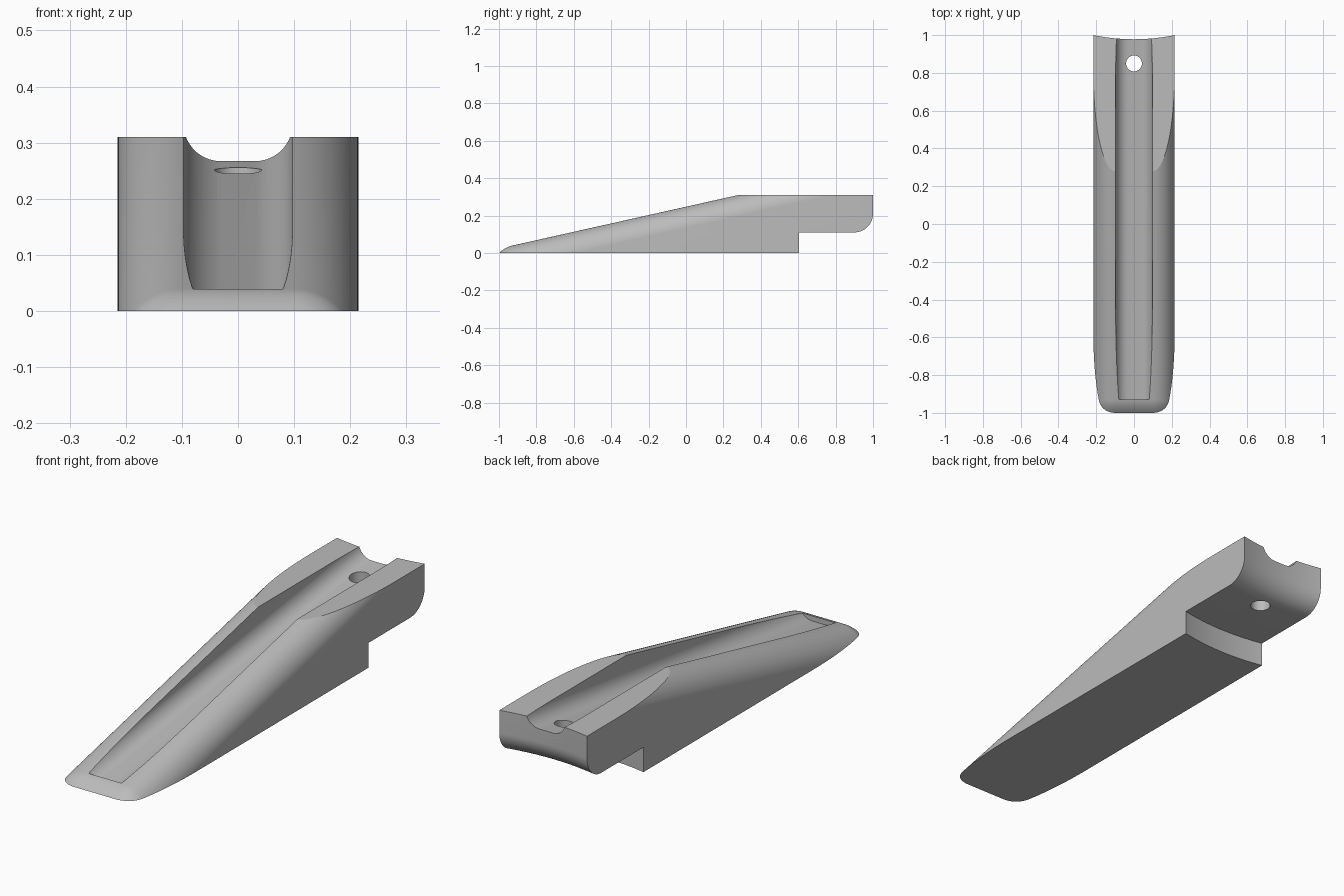
import bpy, bmesh
from math import sin, cos, pi

if "Cube" in bpy.data.objects:
    bpy.data.objects.remove(bpy.data.objects["Cube"])

HALF_W, TOP, SLOPE = 0.215, 0.31, 0.2236
FILLET, DROP = 0.115, 0.116
NOSE_Y = -0.93

grey = bpy.data.materials.new("plain grey")
grey.use_nodes = True
grey.diffuse_color = (0.5, 0.5, 0.5, 1)
grey.node_tree.nodes["Principled BSDF"].inputs["Base Color"].default_value = (0.5, 0.5, 0.5, 1)


def loft(name, rings):
    """Skin closed rings of equal length and cap both ends."""
    bm = bmesh.new()
    loops = [[bm.verts.new(p) for p in ring] for ring in rings]
    n = len(loops[0])
    for a, b in zip(loops, loops[1:]):
        for i in range(n):
            j = (i + 1) % n
            bm.faces.new((a[i], a[j], b[j], b[i]))
    bm.faces.new(loops[0])
    bm.faces.new(loops[-1])
    bmesh.ops.recalc_face_normals(bm, faces=bm.faces)
    mesh = bpy.data.meshes.new(name)
    bm.to_mesh(mesh)
    bm.free()
    mesh.materials.append(grey)
    ob = bpy.data.objects.new(name, mesh)
    bpy.context.collection.objects.link(ob)
    return ob


def boolean(target, tool, operation):
    tool.hide_render = True
    mod = target.modifiers.new(operation, "BOOLEAN")
    mod.object, mod.operation, mod.solver = tool, operation, "EXACT"
    bpy.context.view_layer.objects.active = target
    bpy.ops.object.modifier_apply(modifier=mod.name)
    bpy.data.objects.remove(tool)


def mirrored(half):
    return half + [(-x, z) for x, z in reversed(half)]


# Sloping bar with rounded shoulders, dipping at the nose
def bar_ring(y):
    crest = 0.035 + SLOPE * (y + 0.95)
    if y < NOSE_Y:
        crest -= 0.024 * ((NOSE_Y - y) / 0.07) ** 2
    half = [(HALF_W, -0.4)]
    for i in range(25):
        a = pi / 2 * i / 24
        half.append((HALF_W - FILLET + FILLET * cos(a), crest - DROP + DROP * sin(a)))
    return [(x, y, z) for x, z in mirrored(half)]


stations = [NOSE_Y - 0.01 * i for i in range(12, -1, -1)] + [1.1]
wedge = loft("wedge_body", [bar_ring(y) for y in stations])

# Side outline: flat top, stepped underside, rounded heel, bowed rear
outline = [(-1.2, 0), (0.605, 0), (0.605, 0.11)]
for i in range(17):
    a = pi / 2 * i / 16
    outline.append((0.9 + 0.1 * sin(a), 0.21 - 0.1 * cos(a)))
outline += [(1, TOP), (-1.2, TOP)]


def side_ring(x):
    sag = 0.022 * (1 - (x / HALF_W) ** 2)
    return [(x, y - sag if y > 0 else y, z) for y, z in outline]


slab = loft("side_outline", [side_ring(0.25 * i / 12) for i in range(-12, 13)])
boolean(wedge, slab, "INTERSECT")


# Finger groove with a straight sloping floor and rounded lower corners
def groove_ring(y):
    floor = 0.017 + 0.131 * (y - NOSE_Y)
    half = [(0.097, 0.6)]
    for i in range(17):
        a = pi / 2 * i / 16
        half.append((0.031 + 0.066 * cos(a), floor + 0.066 * (1 - sin(a))))
    return [(x, y, z) for x, z in mirrored(half)]


boolean(wedge, loft("groove_cutter", [groove_ring(NOSE_Y), groove_ring(1.2)]), "DIFFERENCE")


# Screw hole through the rear ledge
def hole_ring(z):
    return [(0.042 * cos(a), 0.85 + 0.042 * sin(a), z)
            for a in (2 * pi * i / 40 for i in range(40))]


boolean(wedge, loft("hole_cutter", [hole_ring(0.02), hole_ring(0.5)]), "DIFFERENCE")

bpy.ops.object.select_all(action="DESELECT")
wedge.select_set(True)
bpy.context.view_layer.objects.active = wedge
bpy.ops.object.shade_smooth_by_angle(angle=0.19)
